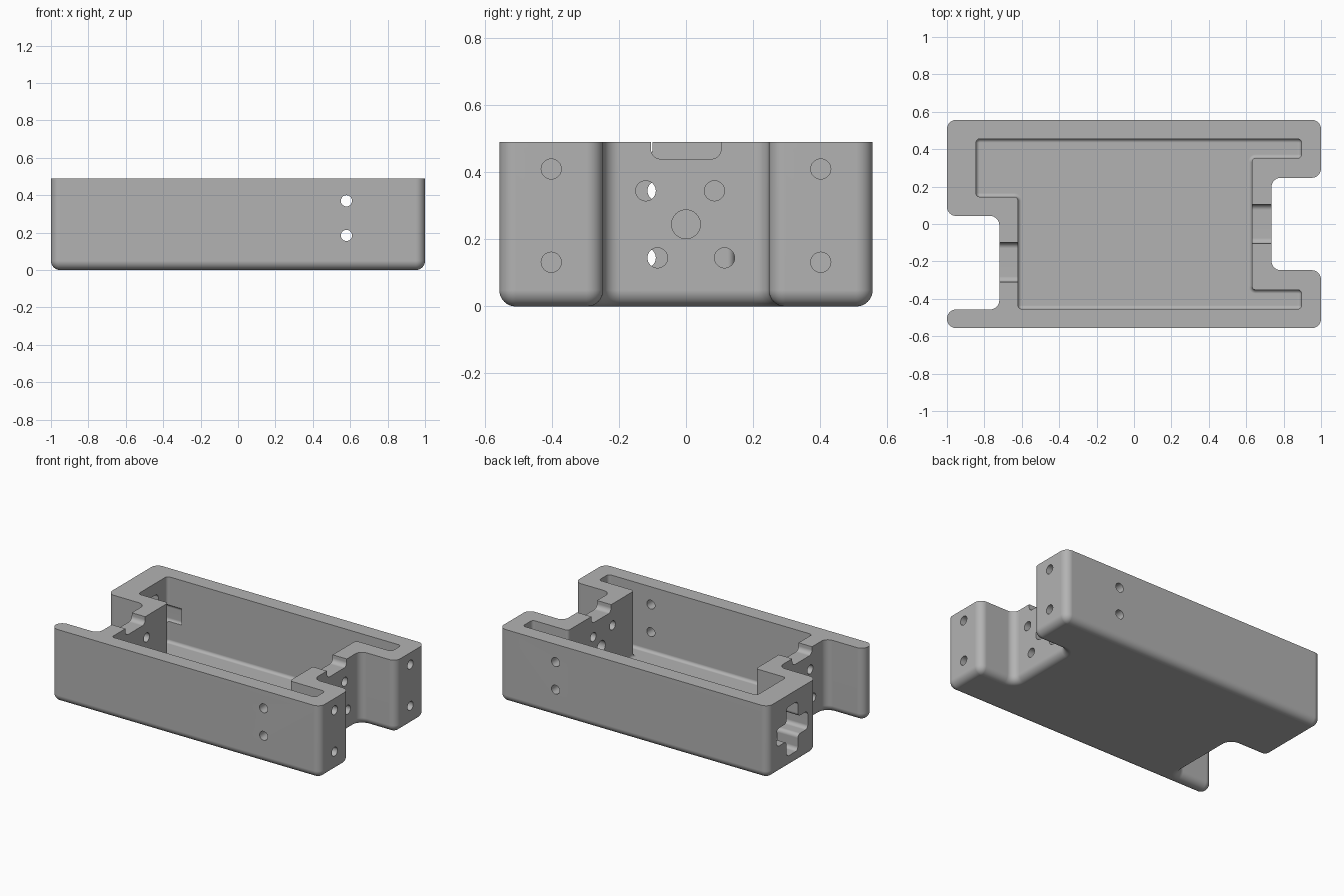
import bpy, bmesh, math
from mathutils import Matrix, Vector

if "Cube" in bpy.data.objects:
    bpy.data.objects.remove(bpy.data.objects["Cube"])

HEIGHT, FLOOR = 0.49, 0.05
ALONG_X = Matrix(((0, 0, 1), (1, 0, 0), (0, 1, 0))).to_4x4()   # profile (y, z) swept along x
ARC = 8


def rounded(corners, r):
    """Counter-clockwise outline with rounded corners: (point, outward normal) pairs."""
    out, n = [], len(corners)
    for i in range(n):
        p = Vector(corners[i])
        d0 = (p - Vector(corners[i - 1])).normalized()
        d1 = (Vector(corners[(i + 1) % n]) - p).normalized()
        n0, n1 = Vector((d0.y, -d0.x)), Vector((d1.y, -d1.x))
        side = 1 if d0.cross(d1) > 0 else -1
        centre = p + r * (d1 - d0)
        for k in range(ARC + 1):
            a = math.pi / 2 * k / ARC
            normal = n0 * math.cos(a) + n1 * math.sin(a)
            out.append((centre + side * r * normal, normal))
    return out


def loft(name, corners, r, levels, matrix=Matrix()):
    """Solid through copies of the outline, each at (height, inset)."""
    bm = bmesh.new()
    outline = rounded(corners, r)
    rings = [[bm.verts.new((*(p - n * inset), z)) for p, n in outline] for z, inset in levels]
    for low, high in zip(rings, rings[1:]):
        for i in range(len(low)):
            j = (i + 1) % len(low)
            bm.faces.new((low[i], low[j], high[j], high[i]))
    bm.faces.new(rings[0][::-1])
    bm.faces.new(rings[-1])
    bm.transform(matrix)
    mesh = bpy.data.meshes.new(name)
    bm.to_mesh(mesh)
    bm.free()
    obj = bpy.data.objects.new(name, mesh)
    bpy.context.collection.objects.link(obj)
    return obj


def fillet_levels(z0, r, top):
    """Quarter-round bottom edge followed by a straight wall."""
    angles = [math.pi / 2 * k / ARC for k in range(ARC + 1)]
    return [(z0 + r - r * math.cos(a), r - r * math.sin(a)) for a in angles] + [(top, 0)]


def hole(axis, centre, r, length):
    rot = (0, math.pi / 2, 0) if axis == "x" else (math.pi / 2, 0, 0)
    bpy.ops.mesh.primitive_cylinder_add(vertices=32, radius=r, depth=length, location=centre, rotation=rot)
    return bpy.context.object


# Outer shell with notched ends
body = loft("open_housing", [
    (-1, -.557), (1, -.557), (1, -.247), (.735, -.247), (.735, .247), (1, .247),
    (1, .557), (-1, .557), (-1, .043), (-.72, .043), (-.72, -.457), (-1, -.457)],
    .0495, fillet_levels(0, .049, HEIGHT))

# Inner cavity
cutters = [loft("cavity", [
    (-.62, -.455), (.895, -.455), (.895, -.352), (.63, -.352), (.63, .352), (.895, .352),
    (.895, .455), (-.845, .455), (-.845, .145), (-.62, .145)],
    .0205, fillet_levels(FLOOR, .02, .6))]

# Each recessed end wall: rim notch and five holes, turned half a circle for the left end
for x, mid, turn in ((.68, 0, 1), (-.67, -.205, -1)):
    cutters.append(loft("rim_notch", [(mid - .105, .44), (mid + .105, .44), (mid + .105, .6), (mid - .105, .6)],
                        .03, [(x - .1, 0), (x + .1, 0)], ALONG_X))
    for y, z, r in ((-.12, .345, .03), (.085, .345, .03), (0, .245, .043), (-.085, .145, .03), (.115, .145, .03)):
        cutters.append(hole("x", (x, mid + turn * y, z), r, .2))

# Screw holes in the right-hand end faces
for y in (-.402, .402):
    for z in (.132, .41):
        cutters.append(hole("x", (.96, y, z), .03, .2))

# Screw holes through the long walls
for y in (-.51, .51):
    for z in (.185, .37):
        cutters.append(hole("y", (.58, y, z), .03, .2))

# Cross-shaped socket opening in the back block
a, b, cy, cz = .06, .165, .3, .245
cross = [(-b, -a), (-a, -a), (-a, -b), (a, -b), (a, -a), (b, -a),
         (b, a), (a, a), (a, b), (-a, b), (-a, a), (-b, a)]
cutters.append(loft("cross_opening", [(cy + u, cz + v) for u, v in cross], .025,
                    [(-1.1, 0), (-.74, 0)], ALONG_X))

# Cut everything out of the shell
bpy.ops.object.select_all(action="DESELECT")
bpy.context.view_layer.objects.active = body
body.select_set(True)
for cutter in cutters:
    mod = body.modifiers.new("cut", "BOOLEAN")
    mod.operation, mod.solver, mod.object = "DIFFERENCE", "EXACT", cutter
    bpy.ops.object.modifier_apply(modifier=mod.name)
    bpy.data.objects.remove(cutter)

# Grey finish, smooth rounds and crisp flats
grey = bpy.data.materials.new("plain_grey")
grey.use_nodes = True
colour = (.45, .45, .45, 1)
grey.diffuse_color = colour
grey.node_tree.nodes["Principled BSDF"].inputs["Base Color"].default_value = colour
body.data.materials.clear()
body.data.materials.append(grey)
bpy.ops.object.shade_smooth_by_angle(angle=math.radians(30))
weighted = body.modifiers.new("flat_normals", "WEIGHTED_NORMAL")
weighted.keep_sharp = True
